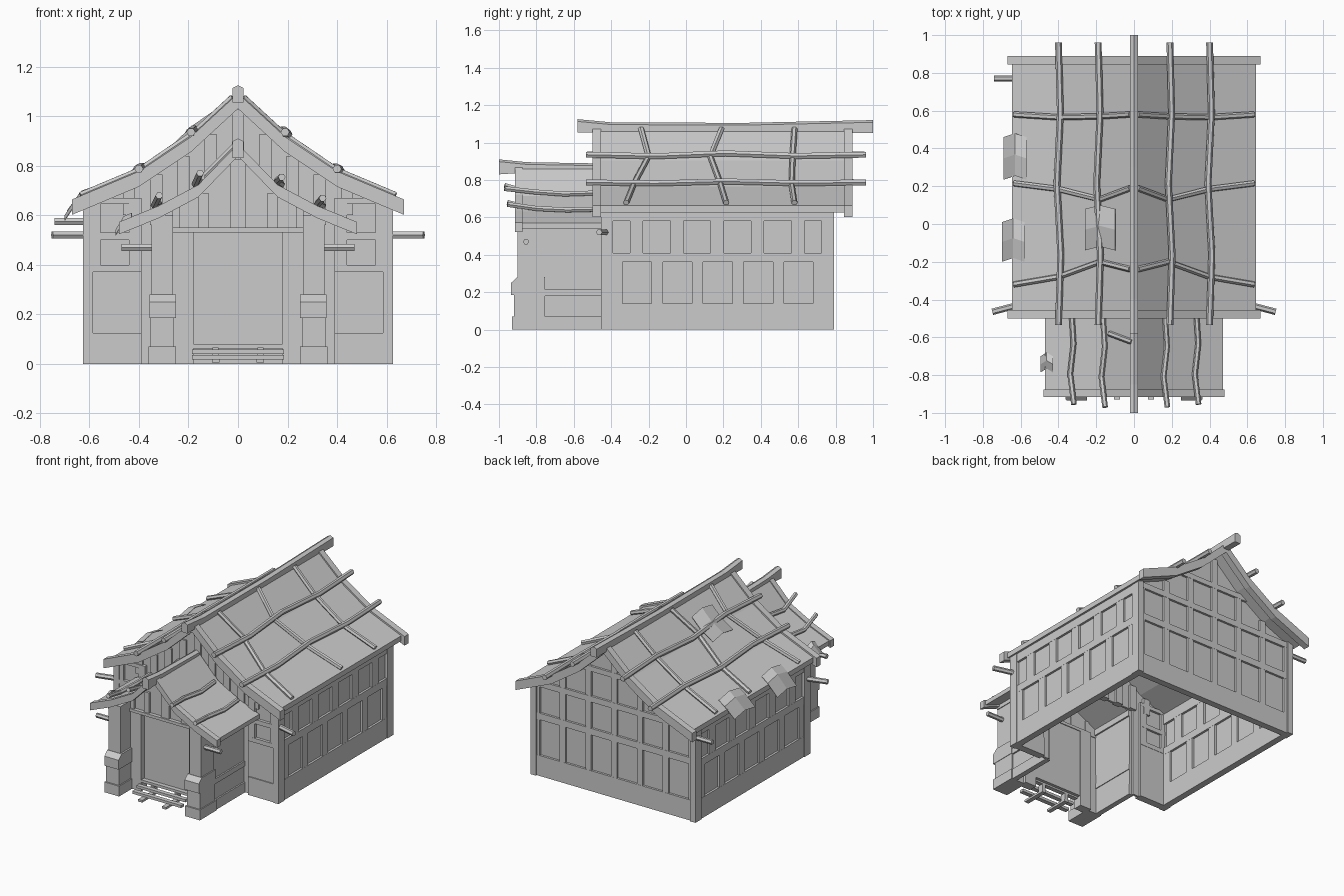
import bpy
import bmesh

if "Cube" in bpy.data.objects:
    bpy.data.objects.remove(bpy.data.objects["Cube"], do_unlink=True)

grey = bpy.data.materials.new("plain grey")
grey.use_nodes = True
grey.diffuse_color = (0.6, 0.6, 0.6, 1)
grey.node_tree.nodes["Principled BSDF"].inputs["Base Color"].default_value = (0.6, 0.6, 0.6, 1)


def add(name, bm):
    bmesh.ops.recalc_face_normals(bm, faces=bm.faces)
    mesh = bpy.data.meshes.new(name)
    bm.to_mesh(mesh)
    bm.free()
    mesh.materials.append(grey)
    ob = bpy.data.objects.new(name, mesh)
    bpy.context.collection.objects.link(ob)
    return ob


def boxes(name, spans):
    """One object from several (x0, x1, y0, y1, z0, z1) blocks."""
    bm = bmesh.new()
    for x0, x1, y0, y1, z0, z1 in spans:
        vs = bmesh.ops.create_cube(bm, size=1)["verts"]
        for v in vs:
            v.co.x = x1 if v.co.x > 0 else x0
            v.co.y = y1 if v.co.y > 0 else y0
            v.co.z = z1 if v.co.z > 0 else z0
    return add(name, bm)


def prism(name, outline, y0, y1):
    """Extrude an x-z outline along y."""
    bm = bmesh.new()
    face = bm.faces.new([bm.verts.new((x, y0, z)) for x, z in outline])
    new = bmesh.ops.extrude_face_region(bm, geom=[face])["geom"]
    for v in new:
        if isinstance(v, bmesh.types.BMVert):
            v.co.y = y1
    return add(name, bm)


def rod(name, points, radius=0.018):
    """Six-sided crooked pole along a path."""
    curve = bpy.data.curves.new(name, "CURVE")
    curve.dimensions = "3D"
    curve.bevel_depth = radius
    curve.bevel_resolution = 1
    curve.use_fill_caps = True
    spline = curve.splines.new("POLY")
    spline.points.add(len(points) - 1)
    for p, co in zip(spline.points, points):
        p.co = (*co, 1)
    spline.use_smooth = False
    curve.materials.append(grey)
    ob = bpy.data.objects.new(name, curve)
    bpy.context.collection.objects.link(ob)
    bpy.ops.object.select_all(action="DESELECT")
    ob.select_set(True)
    bpy.context.view_layer.objects.active = ob
    bpy.ops.object.convert(target="MESH")


def height(profile, x):
    """Roof height at x, carried on past the last point."""
    x = abs(x)
    for (xa, za), (xb, zb) in zip(profile, profile[1:]):
        if x <= xb or (xb, zb) == profile[-1]:
            return za + (zb - za) * (x - xa) / (xb - xa)


def band(profile, width, thick, lift=0.0):
    """Closed outline of a curved roof layer."""
    xs = [x for x, z in profile if x < width] + [width]
    xs = [-x for x in reversed(xs[1:])] + xs
    top = [(x, height(profile, x) + lift) for x in xs]
    return top + [(x, z - thick) for x, z in reversed(top)]


def gable(profile, width, base, drop):
    """Outline of a gable wall below the roof."""
    xs = [x for x, z in profile if x < width] + [width]
    xs = [-x for x in reversed(xs[1:])] + xs
    return [(x, height(profile, x) - drop) for x in xs] + [(width, base), (-width, base)]


MAIN = [(0, 1.08), (0.19, 0.905), (0.4, 0.765), (0.65, 0.66)]
PORCH = [(0, 0.88), (0.16, 0.715), (0.32, 0.63), (0.48, 0.565)]

# Roofs with thicker boards at the gable ends
prism("main_roof", band(MAIN, 0.645, 0.035), -0.47, 0.87)
for label, y in (("front", -0.5), ("back", 0.845)):
    prism(label + "_gable_board", band(MAIN, 0.67, 0.062, 0.012), y, y + 0.045)
prism("porch_roof", band(PORCH, 0.47, 0.03), -0.9, -0.44)
prism("porch_gable_board", band(PORCH, 0.48, 0.05, 0.008), -0.915, -0.875)


# Ridge beams with flared ends
def ridge(name, stations, half):
    bm = bmesh.new()
    rings = [[bm.verts.new((s * half, y, z)) for s, z in ((-1, lo), (1, lo), (1, hi - 0.012), (0, hi), (-1, hi - 0.012))]
             for y, lo, hi in stations]
    for a, b in zip(rings, rings[1:]):
        for i in range(len(a)):
            j = (i + 1) % len(a)
            bm.faces.new((a[i], a[j], b[j], b[i]))
    bm.faces.new(rings[0])
    bm.faces.new(rings[-1])
    add(name, bm)


ridge("main_ridge", [(-0.58, 1.055, 1.125), (-0.4, 1.055, 1.108), (0.3, 1.055, 1.105), (1, 1.05, 1.12)], 0.022)
ridge("porch_ridge", [(-1, 0.83, 0.91), (-0.85, 0.84, 0.895), (-0.45, 0.84, 0.888)], 0.022)

# Crooked poles lying on the roofs
wobble = (0, 0.012, -0.008, 0.01, 0)
for side in (-1, 1):
    for x, lift in ((0.19, 0.03), (0.4, 0.022)):
        pts = []
        for i, w in enumerate(wobble):
            px = x + w * side
            pts.append((side * px, -0.535 + i * 0.374, height(MAIN, px) + lift))
        rod("main_long_pole", pts)
    for x, end in ((0.165, -0.97), (0.33, -0.955)):
        pts = []
        for i, w in enumerate(wobble[1:]):
            px = x + w * side
            pts.append((side * px, end + i * 0.16, height(PORCH, px) + 0.018 + 0.03 * (i == 0)))
        rod("porch_long_pole", pts, 0.015)
    for ys in ((0.58, 0.57, 0.565, 0.58), (0.19, 0.13, 0.185, 0.215), (-0.24, -0.2, -0.28, -0.32)):
        pts = [(side * x, y, height(MAIN, x) + 0.012)
               for x, y in zip((0.02, 0.18, 0.4, 0.635), ys)]
        rod("main_cross_pole", pts, 0.016)
rod("porch_cross_pole", [(-0.01, -0.625, 0.88), (-0.13, -0.58, 0.76)], 0.015)

# Beam ends poking out of the walls
for s in (-1, 1):
    rod("front_beam_end", [(s * 0.58, -0.42, 0.52), (s * 0.75, -0.465, 0.52)], 0.017)
    rod("porch_beam_end", [(s * 0.33, -0.855, 0.47), (s * 0.47, -0.855, 0.47)], 0.016)
rod("back_beam_end", [(-0.6, 0.77, 0.575), (-0.74, 0.77, 0.575)], 0.016)

# Corner posts
boxes("corner_posts", [(min(s * 0.585, s * 0.625), max(s * 0.585, s * 0.625), y, y + 0.065, 0, 0.65)
                       for s in (-1, 1) for y in (-0.455, 0.725)])

# Side walls: thin panel with timber lattice on both faces
for s, label in ((-1, "right"), (1, "left")):
    def slab(inner, outer, y0, y1, z0, z1):
        a, b = sorted((s * inner, s * outer))
        return (a, b, y0, y1, z0, z1)
    boxes(label + "_wall_panel", [slab(0.59, 0.605, -0.42, 0.75, 0, 0.65)])
    lattice = [slab(0.575, 0.62, -0.4, 0.74, z0, z1)
               for z0, z1 in ((0, 0.14), (0.36, 0.41), (0.58, 0.65))]
    for i in range(6):
        y = -0.4 + i * 0.216
        lattice.append(slab(0.576, 0.619, y, y + 0.06, 0.14, 0.37))
    for i in range(5):
        y = -0.3 + i * 0.216
        lattice.append(slab(0.576, 0.619, y, y + 0.07, 0.4, 0.6))
    boxes(label + "_wall_timbers", lattice)

# Back wall with posts and rails reaching into the gable
prism("back_wall_panel", gable(MAIN, 0.6, 0, 0.03), 0.75, 0.765)
timbers = [(-0.59, 0.59, 0.735, 0.78, z0, z1) for z0, z1 in ((0, 0.14), (0.385, 0.43), (0.61, 0.65))]
timbers.append((-0.26, 0.26, 0.735, 0.78, 0.82, 0.855))
for i in range(7):
    x = (i - 3) * 0.195
    timbers.append((x - 0.022, x + 0.022, 0.736, 0.779, 0.13, height(MAIN, abs(x) + 0.022) - 0.03))
boxes("back_wall_timbers", timbers)

# Front wall either side of the porch, with gable above
prism("front_gable_panel", gable(MAIN, 0.6, 0.6, 0.03), -0.43, -0.415)
planks = []
for i in range(9):
    x = (i - 4) * 0.11
    planks.append((x - 0.025, x + 0.025, -0.443, -0.4, 0.6, height(MAIN, abs(x) + 0.025) - 0.03))
boxes("front_gable_planks", planks)
for s in (-1, 1):
    def mx(a, b, *rest):
        return (*sorted((s * a, s * b)), *rest)
    boxes("front_wall_panel", [mx(0.34, 0.6, -0.43, -0.415, 0, 0.68)])
    boxes("front_wall_timbers", [
        mx(0.39, 0.59, -0.45, -0.4, 0, 0.125), mx(0.39, 0.59, -0.443, -0.402, 0.125, 0.37),
        mx(0.39, 0.59, -0.45, -0.4, 0.37, 0.4), mx(0.39, 0.59, -0.45, -0.4, 0.5, 0.53),
        mx(0.39, 0.59, -0.45, -0.4, 0.645, 0.67), mx(0.39, 0.44, -0.449, -0.401, 0.38, 0.66),
        mx(0.555, 0.59, -0.449, -0.401, 0.38, 0.66)])

    # Porch side walls and front columns with stepped, flared feet
    boxes("porch_side_wall", [
        mx(0.325, 0.345, -0.89, -0.43, 0, 0.6), mx(0.32, 0.355, -0.88, -0.43, 0, 0.07),
        mx(0.32, 0.355, -0.88, -0.43, 0.18, 0.215), mx(0.315, 0.355, -0.9, -0.43, 0.56, 0.6)])
    boxes("porch_column", [
        mx(0.262, 0.35, -0.9, -0.76, 0, 0.6), mx(0.25, 0.362, -0.93, -0.75, 0, 0.07),
        mx(0.258, 0.355, -0.92, -0.755, 0.07, 0.185)])
    collar = boxes("porch_column_collar", [mx(0.25, 0.358, -0.935, -0.755, 0.185, 0.25),
                                           mx(0.25, 0.358, -0.935, -0.755, 0.25, 0.28)])
    for v in collar.data.vertices:
        if v.co.z > 0.27 and v.co.y < -0.9:
            v.co.y = -0.902
    boxes("door_post", [mx(0.18, 0.265, -0.79, -0.73, 0, 0.54)])

# Doorway, lintel and porch gable
boxes("door_panel", [(-0.185, 0.185, -0.755, -0.735, 0.07, 0.535)])
boxes("door_lintel", [(-0.265, 0.265, -0.8, -0.73, 0.53, 0.55)])
prism("porch_gable_panel", gable(PORCH, 0.34, 0.545, 0.025), -0.775, -0.755)
boxes("porch_gable_planks", [(x - w, x + w, -0.79, -0.75, 0.55, height(PORCH, abs(x) + w) - 0.025)
                             for x, w in ((0, 0.03), (-0.14, 0.02), (0.14, 0.02), (-0.25, 0.015), (0.25, 0.015))])

# Slatted step in front of the door
boxes("door_step", [(-0.185, 0.185, -0.79 - i * 0.045, -0.76 - i * 0.045, 0.062 - i * 0.022, 0.08 - i * 0.022)
                    for i in range(3)]
      + [(s * 0.09 - 0.015, s * 0.09 + 0.015, -0.93, -0.76, 0.005, 0.02) for s in (-1, 1)]
      + [(s * 0.09 - 0.012, s * 0.09 + 0.012, -0.8, -0.76, 0.01, 0.065) for s in (-1, 1)])


# Loose bent sheets on the right-hand slopes
def sheet(name, x0, x1, y0, y1, z_in, z_mid, z_out):
    bm = bmesh.new()
    xs = (x1, (x0 + x1) / 2, x0)
    grid = [[bm.verts.new((x, y + skew, z)) for y in (y0, (y0 + y1) / 2, y1)]
            for x, z, skew in zip(xs, (z_in, z_mid, z_out), (0, 0.02, 0))]
    for row in grid:
        row[1].co.z += 0.02
    for a, b in zip(grid, grid[1:]):
        for i in range(2):
            bm.faces.new((a[i], a[i + 1], b[i + 1], b[i]))
    ob = add(name, bm)
    ob.modifiers.new("thickness", "SOLIDIFY").thickness = 0.003


sheet("eave_sheet_back", -0.69, -0.57, 0.235, 0.46, 0.7, 0.68, 0.6)
sheet("eave_sheet_front", -0.7, -0.58, -0.2, 0.01, 0.695, 0.67, 0.58)
sheet("ridge_sheet", -0.26, -0.1, -0.14, 0.08, 1.0, 0.945, 0.87)
sheet("porch_eave_sheet", -0.495, -0.43, -0.785, -0.7, 0.59, 0.575, 0.52)
